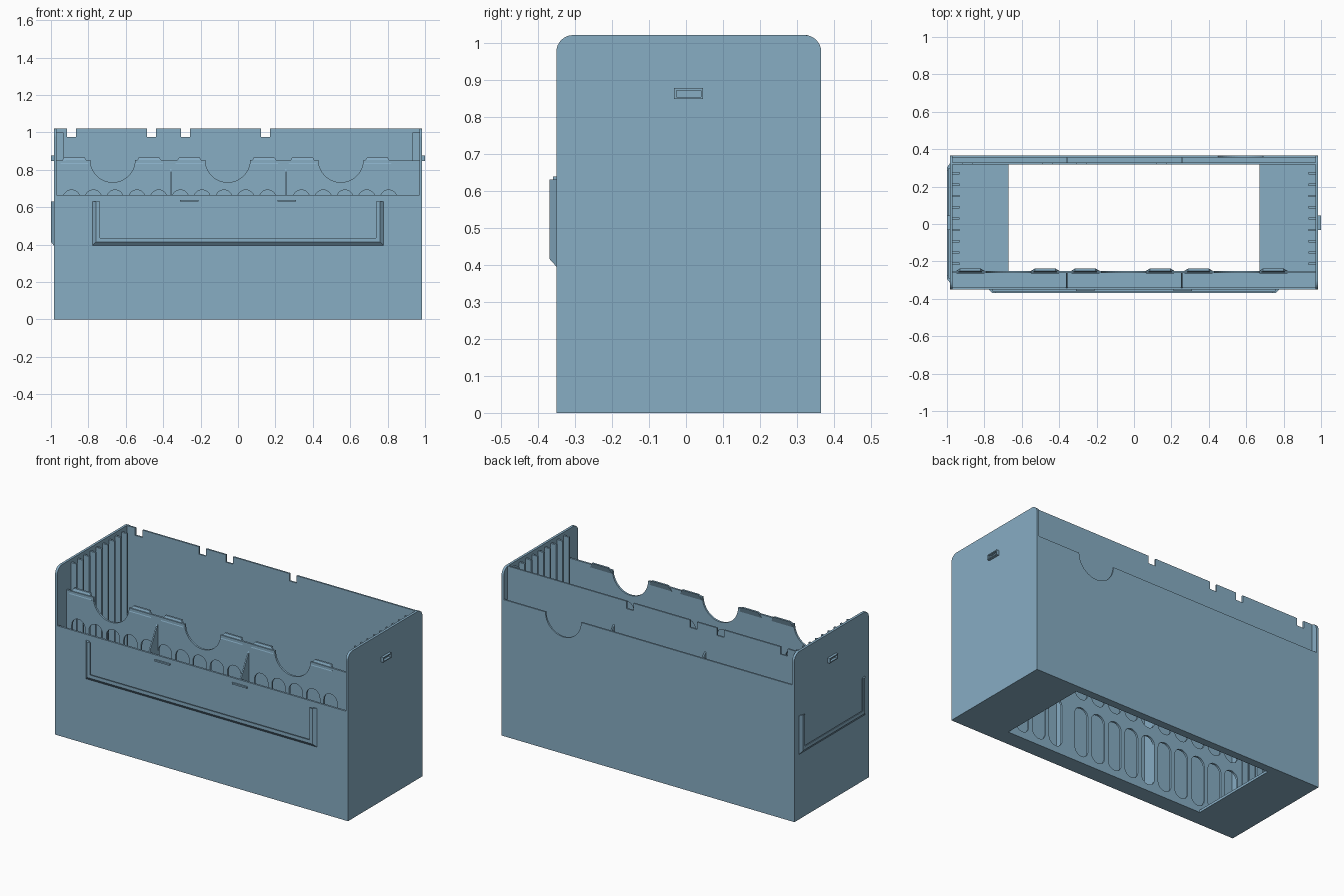
import bpy, bmesh
from math import sin, cos, pi
from mathutils import Matrix

cube = bpy.data.objects.get("Cube")
if cube:
    bpy.data.objects.remove(cube)

blue = bpy.data.materials.new("dusty blue")
blue.use_nodes = True
colour = (0.242, 0.417, 0.552, 1)
blue.diffuse_color = colour
blue.node_tree.nodes["Principled BSDF"].inputs["Base Color"].default_value = colour

# Drawing planes: local x, y, z mapped onto the model's axes
XZ = Matrix(((1, 0, 0), (0, 0, -1), (0, 1, 0))).to_4x4()
YZ = Matrix(((0, 0, 1), (1, 0, 0), (0, 1, 0))).to_4x4()
XY = Matrix.Identity(4)


def add_object(name, mesh):
    mesh.materials.clear()
    mesh.materials.append(blue)
    ob = bpy.data.objects.new(name, mesh)
    bpy.context.collection.objects.link(ob)
    return ob


def plate(name, loops, plane, near, far):
    """Flat sheet with an outline and holes, between two depths along its normal."""
    curve = bpy.data.curves.new(name, 'CURVE')
    curve.dimensions = '2D'
    curve.fill_mode = 'BOTH'
    curve.extrude = abs(far - near) / 2
    for loop in loops:
        spline = curve.splines.new('POLY')
        spline.points.add(len(loop) - 1)
        for point, (u, v) in zip(spline.points, loop):
            point.co = (u, v, 0, 1)
        spline.use_cyclic_u = True
    temp = bpy.data.objects.new(name + " outline", curve)
    bpy.context.collection.objects.link(temp)
    bpy.context.view_layer.update()
    mesh = bpy.data.meshes.new_from_object(temp.evaluated_get(bpy.context.evaluated_depsgraph_get()))
    bpy.data.objects.remove(temp)
    mesh.transform(plane @ Matrix.Translation((0, 0, (near + far) / 2)))
    for face in mesh.polygons:
        face.use_smooth = False
    return add_object(name, mesh)


def box(name, x0, x1, y0, y1, z0, z1):
    bm = bmesh.new()
    bmesh.ops.create_cube(bm, size=1)
    for v in bm.verts:
        v.co = ((x0 + x1) / 2 + v.co.x * (x1 - x0),
                (y0 + y1) / 2 + v.co.y * (y1 - y0),
                (z0 + z1) / 2 + v.co.z * (z1 - z0))
    mesh = bpy.data.meshes.new(name)
    bm.to_mesh(mesh)
    bm.free()
    return add_object(name, mesh)


def rect(u0, u1, v0, v1):
    return [(u0, v0), (u1, v0), (u1, v1), (u0, v1)]


def arc(u, v, r, start, end, steps=16):
    angles = [start + (end - start) * i / steps for i in range(steps + 1)]
    return [(u + r * cos(a), v + r * sin(a)) for a in angles]


def pill(u, v0, v1, r):
    return arc(u, v0 + r, r, pi, 2 * pi) + arc(u, v1 - r, r, 0, pi)


def label_holder(name, place, half, z0, z1, height):
    """U-shaped rail with a chamfered outside and an overhanging lip."""
    section = [(0, 0), (0.02, height), (0.04, height), (0.04, height - 0.007),
               (0.025, height - 0.007), (0.025, 0)]
    bm = bmesh.new()
    rings = []
    for side, low in ((-1, False), (-1, True), (1, True), (1, False)):
        rings.append([bm.verts.new(place(side * (half - d), z0 + d if low else z1, h))
                      for d, h in section])
    n = len(section)
    for a, b in zip(rings, rings[1:]):
        for i in range(n):
            bm.faces.new((a[i], a[(i + 1) % n], b[(i + 1) % n], b[i]))
    bm.faces.new(rings[0])
    bm.faces.new(rings[-1])
    bmesh.ops.recalc_face_normals(bm, faces=bm.faces)
    mesh = bpy.data.meshes.new(name)
    bm.to_mesh(mesh)
    bm.free()
    return add_object(name, mesh)


FRONT, BACK, SIDE, TOP = -0.35, 0.365, 0.985, 1.02
INNER = 0.97                      # inside face of the side panels
MID, REAR = -0.25, 0.318          # faces of the main bay
scoops = (-0.67, -0.055, 0.55)
dividers = (-0.36, 0.255)

# Side panels with rounded top corners
r = 0.045
panel = [(FRONT, 0), (BACK, 0)] + arc(BACK - r, TOP - r, r, 0, pi / 2, 8) \
    + arc(FRONT + r, TOP - r, r, pi / 2, pi, 8)
for s, label in ((1, "left"), (-1, "right")):
    plate(label + "_side_panel", [panel], YZ, s * INNER, s * SIDE)
    # Slotted catch on the outside
    plate(label + "_catch", [rect(-0.032, 0.046, 0.847, 0.877),
                             rect(-0.026, 0.040, 0.853, 0.871)], YZ, s * SIDE, s * 1.0)
    # Card guide ribs on the inside
    for i in range(9):
        y = -0.213 + i * 0.0605
        x0, x1 = sorted((s * 0.933, s * INNER))
        box(f"{label}_guide_rib_{i + 1}", x0, x1, y - 0.006, y + 0.006, 0.01, 1.0)

# Floor with a large opening
plate("floor", [rect(-SIDE, SIDE, FRONT, BACK), rect(-0.67, 0.67, MID, REAR)], XY, 0, 0.015)

# Outer front wall
box("front_wall", -SIDE, SIDE, FRONT, FRONT + 0.012, 0, 0.665)

# Middle wall with scooped top edge and two rows of oblong holes
outline = [(-INNER, 0), (INNER, 0), (INNER, 0.85)]
for x in reversed(scoops):
    outline += arc(x, 0.853, 0.12, 0, -pi, 24)
outline.append((-INNER, 0.85))
holes = [pill(c + k * 0.1165, z, z + 0.3, 0.045)
         for c in (-0.657, -0.075, 0.572) for k in range(-2, 3) for z in (0.04, 0.392)]
plate("middle_wall", [outline] + holes, XZ, -MID, -MID + 0.012)

# Leaning finger tabs on the middle wall
for i, x in enumerate(c + d for c in scoops for d in (-0.205, 0.195)):
    bm = bmesh.new()
    bottom = [bm.verts.new((x + u, y, 0.832)) for u, y in rect(-0.075, 0.075, -0.264, -0.25)]
    top = [bm.verts.new((x + u, y, 0.866)) for u, y in rect(-0.055, 0.055, -0.25, -0.238)]
    bm.faces.new(bottom[::-1])
    bm.faces.new(top)
    for k in range(4):
        j = (k + 1) % 4
        bm.faces.new((bottom[k], bottom[j], top[j], top[k]))
    mesh = bpy.data.meshes.new("finger_tab")
    bm.to_mesh(mesh)
    bm.free()
    add_object(f"finger_tab_{i + 1}", mesh)

# Inner back wall with four notches in its top edge
outline = [(-INNER, 0), (INNER, 0), (INNER, TOP)]
for x in (0.148, -0.28, -0.462, -0.89):
    outline += [(x + 0.024, TOP), (x + 0.024, 0.975), (x - 0.024, 0.975), (x - 0.024, TOP)]
outline.append((-INNER, TOP))
plate("inner_back_wall", [outline], XZ, -REAR, -REAR - 0.01)

# Outer back wall with one thumb scoop
outline = [(-SIDE, 0), (SIDE, 0), (SIDE, 0.83)] + arc(0.57, 0.83, 0.12, 0, -pi, 24) \
    + [(-SIDE, 0.83)]
plate("outer_back_wall", [outline], XZ, -BACK, -BACK + 0.01)

# Dividers in the front and back pockets
for i, x in enumerate(dividers):
    plate(f"front_divider_{i + 1}", [[(FRONT + 0.005, 0.01), (MID - 0.006, 0.01),
          (MID - 0.006, 0.815), (FRONT + 0.005, 0.66)]], YZ, x - 0.004, x + 0.004)
    plate(f"back_divider_{i + 1}", [[(REAR + 0.005, 0.01), (BACK - 0.005, 0.01),
          (BACK - 0.005, 0.825), (REAR + 0.005, 0.86)]], YZ, x - 0.004, x + 0.004)

# Label holders and small stops above the front one
label_holder("front_label_holder", lambda u, z, h: (u, FRONT - h, z), 0.778, 0.395, 0.63, 0.018)
label_holder("side_label_holder", lambda u, z, h: (-SIDE - h, 0.005 + u, z), 0.318, 0.395, 0.63, 0.015)
for x in (-0.26, 0.26):
    box("label_stop", x - 0.05, x + 0.05, FRONT - 0.009, FRONT + 0.001, 0.629, 0.638)
